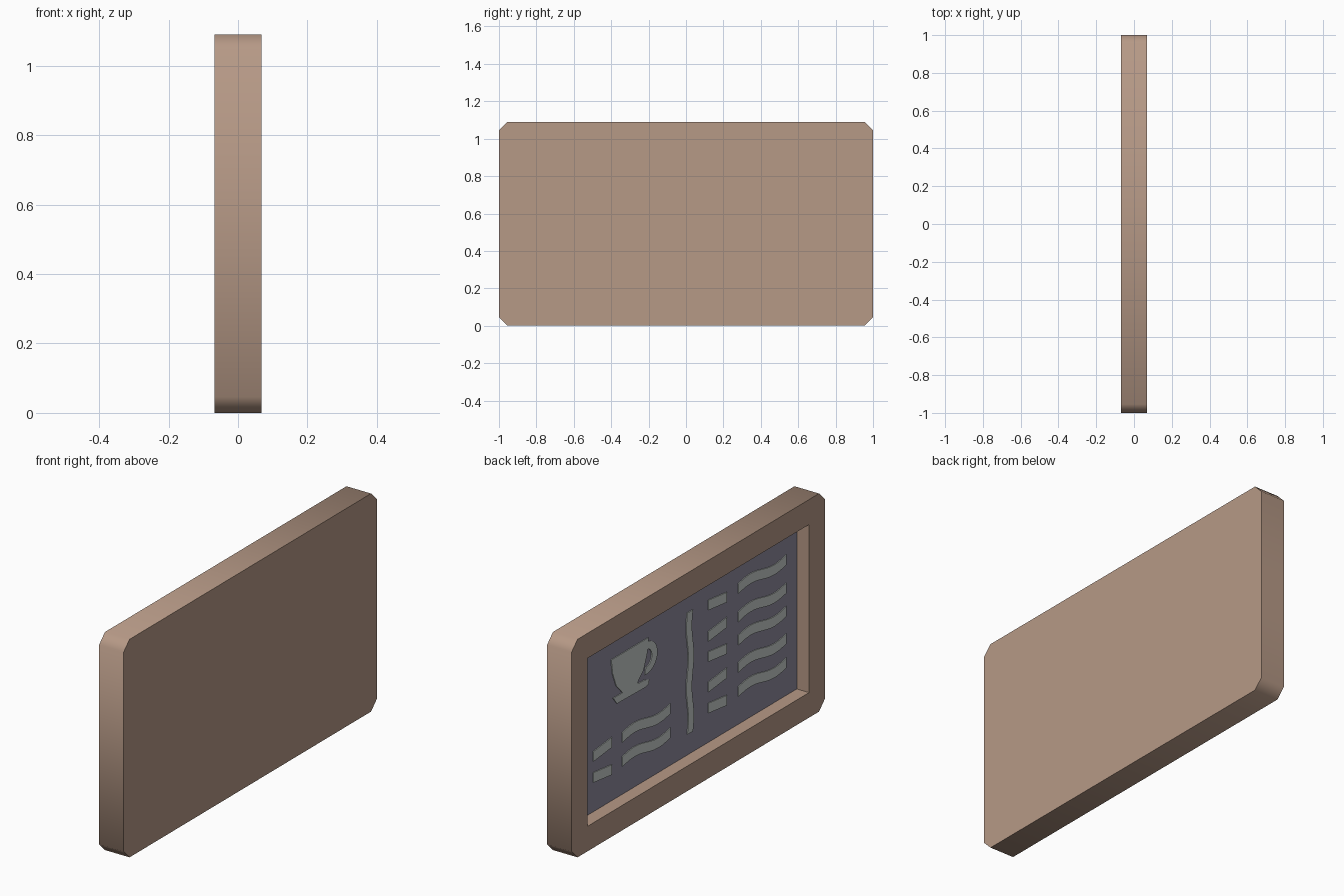
import bpy
import bmesh
from math import sin, cos, pi, radians

if "Cube" in bpy.data.objects:
    bpy.data.objects.remove(bpy.data.objects["Cube"], do_unlink=True)

HALF_DEPTH = 0.068
HEIGHT = 1.09
CHAMFER = 0.046
BORDER = 0.125


def material(name, color):
    mat = bpy.data.materials.new(name)
    mat.use_nodes = True
    mat.diffuse_color = (*color, 1)
    mat.node_tree.nodes["Principled BSDF"].inputs["Base Color"].default_value = (*color, 1)
    return mat


wood = material("light brown wood", (0.47, 0.32, 0.24))
slate = material("slate grey", (0.28, 0.264, 0.345))
chalk = material("chalk white", (0.57, 0.62, 0.595))


def finish(bm, name, *mats):
    mesh = bpy.data.meshes.new(name)
    bm.to_mesh(mesh)
    bm.free()
    for mat in mats:
        mesh.materials.append(mat)
    obj = bpy.data.objects.new(name, mesh)
    bpy.context.collection.objects.link(obj)
    return obj


# Board coordinates: s runs to the reader's right (-y), z is up
def add_ring(bm, points, x):
    return [bm.verts.new((x, -s, z)) for s, z in points]


# Chamfered frame with a recessed writing panel
def build_frame():
    bm = bmesh.new()
    c, h, b = CHAMFER, HEIGHT, BORDER
    outline = [(-1, c), (c - 1, 0), (1 - c, 0), (1, c),
               (1, h - c), (1 - c, h), (c - 1, h), (-1, h - c)]
    opening = [(b - 1, b), (1 - b, b), (1 - b, h - b), (b - 1, h - b)]
    back = add_ring(bm, outline, HALF_DEPTH)
    front = add_ring(bm, outline, -HALF_DEPTH)
    rim = add_ring(bm, opening, -HALF_DEPTH)
    floor = add_ring(bm, opening, 0)
    bm.faces.new(back)
    for i in range(8):
        j = (i + 1) % 8
        bm.faces.new((front[i], front[j], back[j], back[i]))
    for k in range(4):
        n = (k + 1) % 4
        bm.faces.new((front[2 * k], front[2 * k + 1], rim[k]))
        bm.faces.new((front[2 * k + 1], front[2 * n], rim[n], rim[k]))
        bm.faces.new((rim[k], rim[n], floor[n], floor[k]))
    panel = bm.faces.new(floor)
    panel.material_index = 1
    bmesh.ops.recalc_face_normals(bm, faces=bm.faces[:])
    obj = finish(bm, "chalkboard_frame", wood, slate)
    bpy.ops.object.select_all(action='DESELECT')
    obj.select_set(True)
    bpy.context.view_layer.objects.active = obj
    bpy.ops.object.shade_smooth_by_angle(angle=radians(60))


# Thin chalk mark between two edge lines
def ribbon(name, right_edge, left_edge):
    bm = bmesh.new()
    a = add_ring(bm, right_edge, -0.002)
    b = add_ring(bm, left_edge, -0.002)
    for i in range(len(a) - 1):
        bm.faces.new((a[i], a[i + 1], b[i + 1], b[i]))
    obj = finish(bm, name, chalk)
    solid = obj.modifiers.new("thickness", 'SOLIDIFY')
    solid.thickness = 0.004
    solid.offset = 0


def written_line(name, start, end, z, tilt=0.0, wave=0.0, steps=12):
    ts = [i / steps for i in range(steps + 1)]
    mid = [(start + (end - start) * t, z + tilt * (2 * t - 1) + wave * sin(2 * pi * t))
           for t in ts]
    ribbon(name, [(s, m - 0.025) for s, m in mid], [(s, m + 0.025) for s, m in mid])


build_frame()

# Menu rows: a short block and a long wavy line, in two columns
rows = [0.805, 0.664, 0.547, 0.411, 0.29]
for i, z in enumerate(rows):
    tilt = 0.008 if i % 2 else -0.008
    columns = [("right", 0.173, 0.41)]
    if i >= 3:
        columns.append(("left", -0.736, -0.507))
    for side, short, long in columns:
        written_line(f"{side}_price_{i + 1}", short, short + 0.146, z, tilt=tilt, steps=1)
        written_line(f"{side}_item_{i + 1}", long, long + 0.38, z, wave=0.014)

# Wavy divider
divider = [(0.028 + 0.008 * sin(t * pi / 5), 0.23 + 0.607 * t / 20) for t in range(21)]
ribbon("divider", [(s + 0.022, z) for s, z in divider], [(s - 0.022, z) for s, z in divider])

# Cup drawing: bowl with foot, saucer and handle
bowl = [(0.625, -0.50, -0.39), (0.65, -0.52, -0.38), (0.685, -0.555, -0.34),
        (0.76, -0.585, -0.31), (0.832, -0.595, -0.30)]
ribbon("cup_bowl", [(r, z) for z, l, r in bowl], [(l, z) for z, l, r in bowl])
ribbon("cup_saucer", [(-0.55, 0.597), (-0.33, 0.593), (-0.30, 0.60)],
       [(-0.58, 0.635), (-0.33, 0.632), (-0.295, 0.62)])


def arc(rs, rz):
    angles = [radians(-100 + 200 * i / 14) for i in range(15)]
    return [(-0.315 + rs * cos(t), 0.735 + rz * sin(t)) for t in angles]


ribbon("cup_handle", arc(0.085, 0.08), arc(0.04, 0.043))
